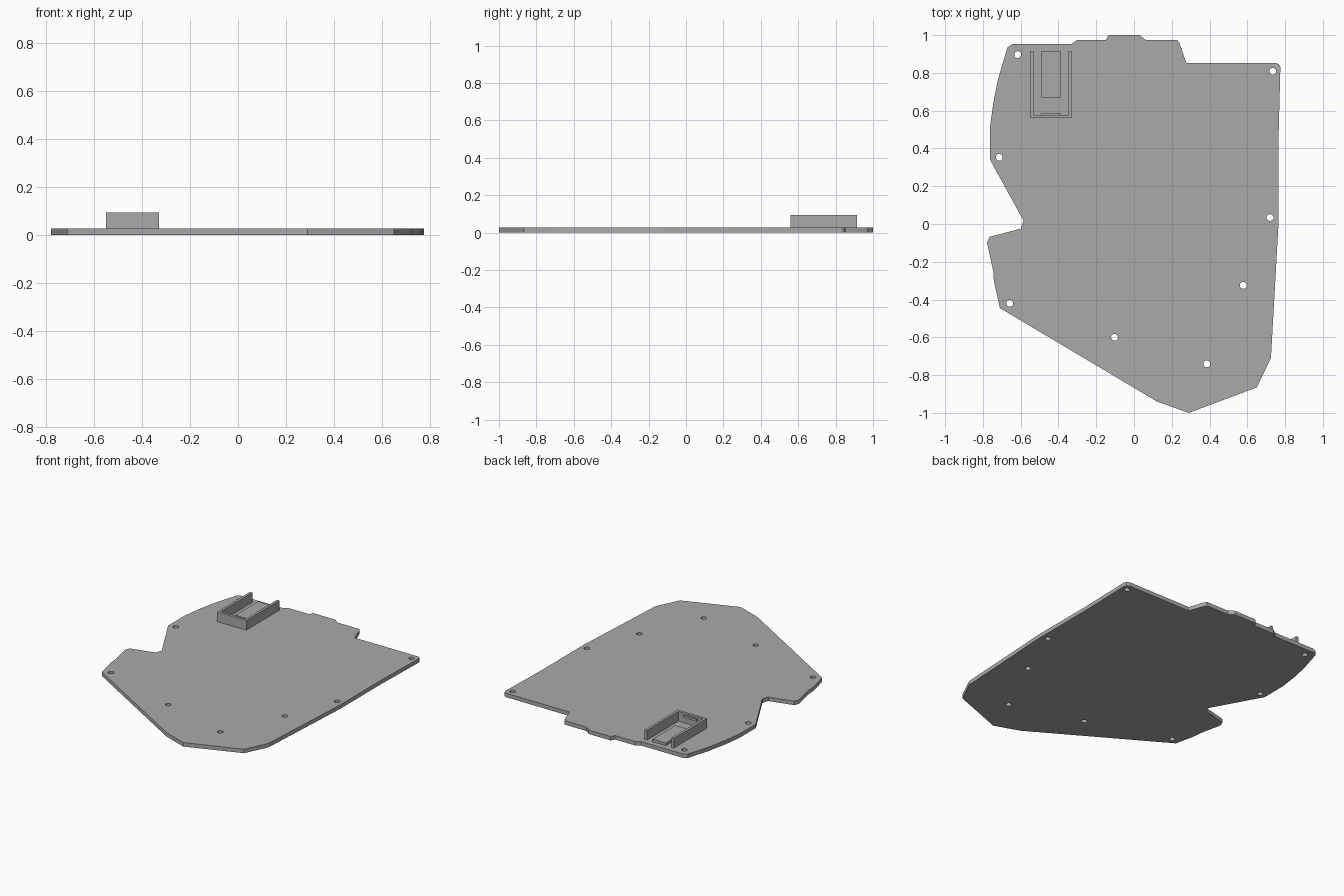
import bpy
import bmesh
import math

cube = bpy.data.objects.get("Cube")
if cube:
    bpy.data.objects.remove(cube, do_unlink=True)

grey = bpy.data.materials.new("plain grey")
grey.use_nodes = True
COLOUR = (0.4, 0.4, 0.4, 1)
grey.diffuse_color = COLOUR
grey.node_tree.nodes["Principled BSDF"].inputs["Base Color"].default_value = COLOUR

THICK = 0.027
TOP = 0.093


def prism(name, points, z0, z1):
    """Extrude a counter-clockwise flat outline from z0 to z1."""
    bm = bmesh.new()
    face = bm.faces.new([bm.verts.new((x, y, z0)) for x, y in points])
    result = bmesh.ops.extrude_face_region(bm, geom=[face])
    for item in result["geom"]:
        if isinstance(item, bmesh.types.BMVert):
            item.co.z = z1
    bmesh.ops.recalc_face_normals(bm, faces=bm.faces[:])
    mesh = bpy.data.meshes.new(name)
    bm.to_mesh(mesh)
    bm.free()
    mesh.materials.append(grey)
    obj = bpy.data.objects.new(name, mesh)
    bpy.context.collection.objects.link(obj)
    return obj


def block(name, x0, x1, y0, y1, z0, z1):
    return prism(name, [(x0, y0), (x1, y0), (x1, y1), (x0, y1)], z0, z1)


# Base plate outline
outline = [
    (0.29, -1), (0.65, -0.865), (0.725, -0.71), (0.765, 0), (0.765, 0.45),
    (0.775, 0.83), (0.768, 0.845), (0.75, 0.853), (0.277, 0.853),
    (0.24, 0.96), (0.23, 0.973), (0.064, 0.973), (0.03, 1), (-0.135, 1),
    (-0.15, 0.973), (-0.304, 0.973), (-0.33, 0.953), (-0.643, 0.953),
    (-0.67, 0.935), (-0.72, 0.765), (-0.745, 0.64), (-0.762, 0.515),
    (-0.762, 0.34), (-0.585, 0.018), (-0.6, -0.025), (-0.765, -0.068),
    (-0.778, -0.1), (-0.745, -0.25), (-0.742, -0.3), (-0.71, -0.445),
    (0.122, -0.94),
]
plate = prism("base_plate", outline, 0, THICK)

# Screw holes through the plate
holes = [(-0.616, 0.897), (0.735, 0.808), (-0.714, 0.353), (0.72, 0.034),
         (-0.658, -0.42), (0.578, -0.325), (-0.103, -0.6), (0.385, -0.74)]
bm = bmesh.new()
for hx, hy in holes:
    ring = bmesh.ops.create_cone(bm, cap_ends=True, segments=24, radius1=0.018,
                                 radius2=0.018, depth=0.2)
    bmesh.ops.translate(bm, verts=ring["verts"], vec=(hx, hy, 0))
mesh = bpy.data.meshes.new("hole_cutter")
bm.to_mesh(mesh)
bm.free()
mesh.materials.append(grey)
cutter = bpy.data.objects.new("hole_cutter", mesh)
bpy.context.collection.objects.link(cutter)
cut = plate.modifiers.new("holes", "BOOLEAN")
cut.object = cutter
cut.operation = "DIFFERENCE"
cut.solver = "EXACT"

# Apply the cut and drop the cutter
bpy.context.view_layer.objects.active = plate
plate.select_set(True)
bpy.ops.object.modifier_apply(modifier=cut.name)
bpy.data.objects.remove(cutter, do_unlink=True)
bpy.ops.object.shade_smooth_by_angle(angle=math.radians(20))

# U-shaped holder, open towards the back
X0, X1, Y0, Y1, WALL = -0.55, -0.33, 0.56, 0.915, 0.018
prism("holder_wall", [
    (X0, Y0), (X1, Y0), (X1, Y1), (X1 - WALL, Y1), (X1 - WALL, Y0 + WALL),
    (X0 + WALL, Y0 + WALL), (X0 + WALL, Y1), (X0, Y1)], THICK, TOP)

# Raised pad and retaining lip inside the holder
block("holder_pad", -0.49, -0.39, 0.67, Y1, THICK, 0.045)
block("holder_lip", -0.49, -0.39, Y0 + WALL, 0.588, 0.066, 0.082)
